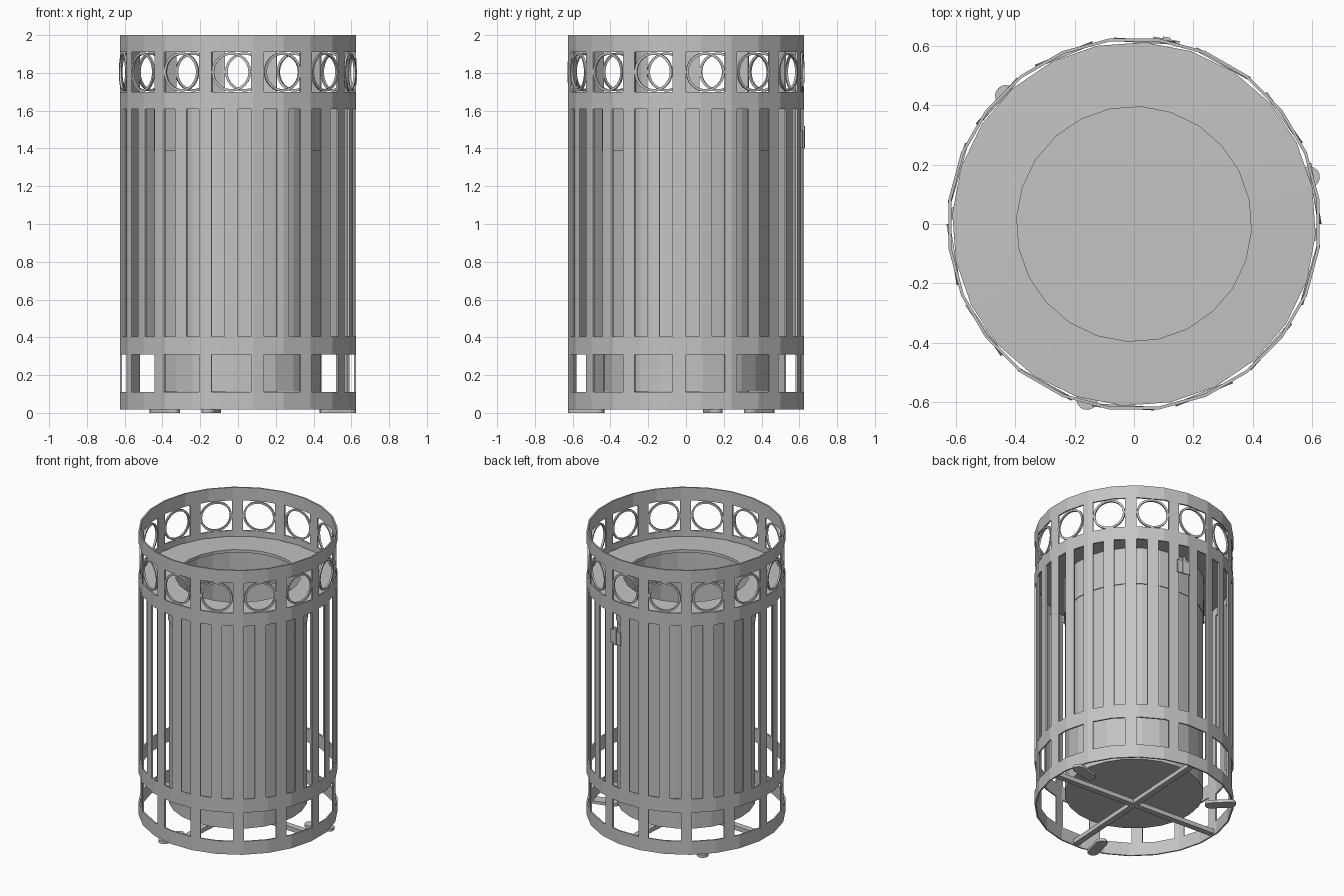
import bpy, bmesh, math
from math import sin, cos, pi, radians
from mathutils import Matrix

cube = bpy.data.objects.get("Cube")
if cube:
    bpy.data.objects.remove(cube, do_unlink=True)

SHADE = 0.55
metal = bpy.data.materials.new("grey_metal")
metal.use_nodes = True
metal.diffuse_color = (SHADE, SHADE, SHADE, 1)
for node in metal.node_tree.nodes:
    if node.type == 'BSDF_PRINCIPLED':
        node.inputs["Base Color"].default_value = (SHADE, SHADE, SHADE, 1)

TURN = radians(-3.3)      # turn of the window pattern about the axis
WINDOWS = 14
SIDES = 24
APOTHEM = 0.624


def finish(name, bm, matrix=None):
    if matrix:
        bm.transform(matrix)
    mesh = bpy.data.meshes.new(name)
    bm.to_mesh(mesh)
    bm.free()
    mesh.materials.append(metal)
    obj = bpy.data.objects.new(name, mesh)
    bpy.context.collection.objects.link(obj)
    return obj


def lathe(name, profile, sides=SIDES, matrix=None):
    """Closed (radius, z) profile turned about z; radius 0 makes a solid centre."""
    bm = bmesh.new()
    rings = [[bm.verts.new((r * cos(2 * pi * i / sides), r * sin(2 * pi * i / sides), z))
              for i in range(sides)] for r, z in profile]
    for k, ring in enumerate(rings):
        nxt = rings[(k + 1) % len(rings)]
        for i in range(sides):
            j = (i + 1) % sides
            bm.faces.new((ring[i], ring[j], nxt[j], nxt[i]))
    bmesh.ops.remove_doubles(bm, verts=bm.verts, dist=1e-5)
    bmesh.ops.recalc_face_normals(bm, faces=bm.faces)
    return finish(name, bm, matrix)


def box(name, size, matrix):
    bm = bmesh.new()
    bmesh.ops.create_cube(bm, size=1, matrix=Matrix.Diagonal((*size, 1)))
    return finish(name, bm, matrix)


def around(angle, radius, z):
    """Place a part that faces -y at an angle round the axis."""
    return Matrix.Rotation(angle, 4, 'Z') @ Matrix.Translation((0, -radius, z))


# Cage: one sheet with windows, slats and bands, then thickened
cell = 2 * pi / (WINDOWS * 4)
start = TURN - 2.5 * cell
facet = 2 * pi / SIDES
angles = [start + i * cell for i in range(WINDOWS * 4)]
for i in range(SIDES):
    corner = (i + 0.5) * facet
    angles.append((corner - start) % (2 * pi) + start)
angles.sort()
angles.append(angles[0] + 2 * pi)
levels = [0.018, 0.11, 0.31, 0.405, 1.61, 1.70, 1.91, 2.0]
bm = bmesh.new()
grid = {}


def cage_vert(i, k):
    key = (i % (len(angles) - 1), k)
    if key not in grid:
        a = angles[key[0]]
        off = (a + facet / 2) % facet - facet / 2
        r = APOTHEM / cos(off)
        grid[key] = bm.verts.new((r * sin(a), -r * cos(a), levels[k]))
    return grid[key]


for i in range(len(angles) - 1):
    kind = int(((angles[i] + angles[i + 1]) / 2 - start) / cell) % 4
    for k in range(len(levels) - 1):
        is_band = k % 2 == 0
        is_slat = k == 3 and kind % 2 == 0
        if is_band or is_slat or kind == 0:
            bm.faces.new((cage_vert(i, k), cage_vert(i + 1, k),
                          cage_vert(i + 1, k + 1), cage_vert(i, k + 1)))
cage = finish("slatted_cage", bm)
thick = cage.modifiers.new("thickness", 'SOLIDIFY')
thick.thickness = 0.01
thick.offset = -1

# Round rings set in the upper windows
for i in range(WINDOWS):
    a = TURN + i * 2 * pi / WINDOWS
    lathe(f"window_ring_{i + 1}",
          [(0.091, -0.006), (0.104, -0.006), (0.104, 0.006), (0.091, 0.006)], SIDES,
          around(a, APOTHEM - 0.008, 1.805) @ Matrix.Rotation(pi / 2, 4, 'X'))

# Inner bin, its collar and the flat top with a round opening
spin = Matrix.Rotation(TURN, 4, 'Z')
lathe("inner_bin", [(0, 0.112), (0.44, 0.112), (0.44, 1.45), (0.43, 1.45),
                    (0.43, 0.122), (0, 0.122)], SIDES, spin)
lathe("top_collar", [(0.435, 1.39), (0.445, 1.39), (0.445, 1.66), (0.435, 1.66)], SIDES, spin)
lathe("top_plate", [(0.395, 1.65), (0.612, 1.65), (0.612, 1.662), (0.395, 1.67)], SIDES, spin)

# Crossed support bars under the bin
for i in range(2):
    box(f"support_bar_{i + 1}", (1.23, 0.04, 0.03),
        Matrix.Rotation(TURN + i * pi / 2, 4, 'Z') @ Matrix.Translation((0, 0, 0.04)))

# Three radial foot tabs with rounded ends
for i in range(3):
    bm = bmesh.new()
    half, steps = 0.036, 8
    outline = []
    for centre, first in ((0.61, -pi / 2), (0.485, pi / 2)):
        for s in range(steps + 1):
            t = first + pi * s / steps
            outline.append(bm.verts.new((centre + half * cos(t), half * sin(t), 0)))
    base = bm.faces.new(outline)
    top = bmesh.ops.extrude_face_region(bm, geom=[base])["geom"]
    bmesh.ops.translate(bm, vec=(0, 0, 0.02),
                        verts=[v for v in top if isinstance(v, bmesh.types.BMVert)])
    bmesh.ops.recalc_face_normals(bm, faces=bm.faces)
    finish(f"foot_tab_{i + 1}", bm, Matrix.Rotation(radians(15 + 120 * i), 4, 'Z'))

# Latch at the back
latch = radians(170)
box("latch_plate", (0.09, 0.008, 0.09), around(latch, APOTHEM + 0.004, 1.45))
box("latch_lever", (0.025, 0.012, 0.12), around(latch, APOTHEM + 0.008, 1.46))
